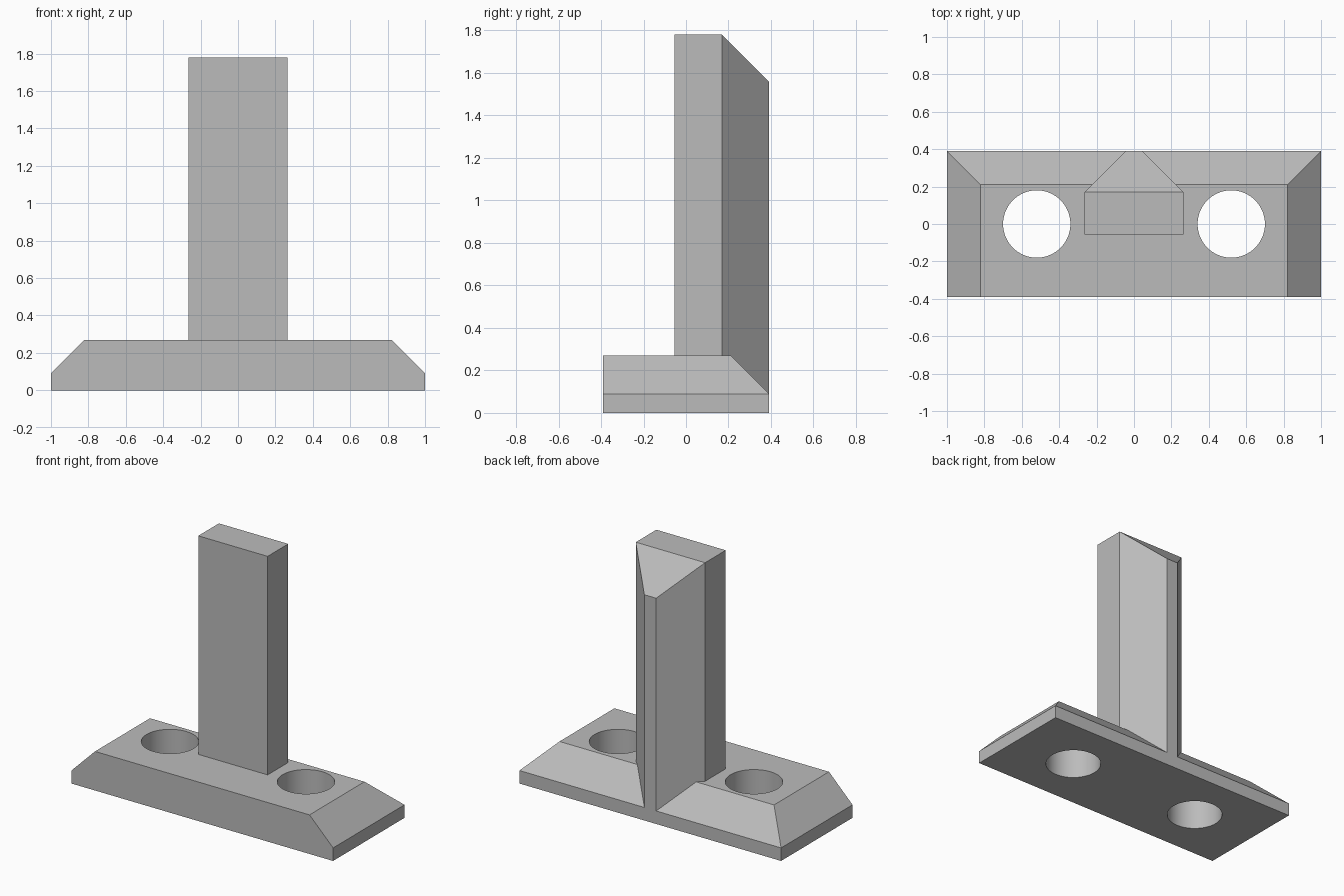
import bpy
import bmesh
import math
from mathutils import Vector

if "Cube" in bpy.data.objects:
    bpy.data.objects.remove(bpy.data.objects["Cube"], do_unlink=True)

BACK = 0.39          # half depth of the base
STEP, TOP = 0.09, 0.27   # bottom and top of the base chamfer
CHAMFER = TOP - STEP

grey = bpy.data.materials.new("plain grey")
grey.use_nodes = True
grey.diffuse_color = (0.5, 0.5, 0.5, 1)
grey.node_tree.nodes["Principled BSDF"].inputs["Base Color"].default_value = (0.5, 0.5, 0.5, 1)


def make_object(name, bm):
    bmesh.ops.recalc_face_normals(bm, faces=bm.faces)
    mesh = bpy.data.meshes.new(name)
    bm.to_mesh(mesh)
    bm.free()
    mesh.materials.append(grey)
    obj = bpy.data.objects.new(name, mesh)
    bpy.context.collection.objects.link(obj)
    return obj


def loft(rings):
    """Stack of closed (outline, height) rings with capped ends."""
    bm = bmesh.new()
    loops = [[bm.verts.new((x, y, z)) for x, y in outline] for outline, z in rings]
    for low, high in zip(loops, loops[1:]):
        for i in range(len(low)):
            j = (i + 1) % len(low)
            bm.faces.new((low[i], low[j], high[j], high[i]))
    bm.faces.new(loops[0][::-1])
    bm.faces.new(loops[-1])
    return bm


def plan(inset):
    x, y = 1 - inset, BACK - inset
    return [(-x, -BACK), (x, -BACK), (x, y), (-x, y)]


# Base plate, chamfered on the two ends and the back
base = make_object("base_plate", loft([(plan(0), 0), (plan(0), STEP), (plan(CHAMFER), TOP)]))

# Two round through holes
for side, x in (("left", 0.52), ("right", -0.52)):
    bm = bmesh.new()
    bmesh.ops.create_cone(bm, cap_ends=True, segments=64, radius1=0.18, radius2=0.18, depth=1)
    bmesh.ops.translate(bm, verts=bm.verts, vec=(x, 0, 0))
    cutter = make_object(side + "_hole_cutter", bm)
    cutter.hide_render = True
    cutter.hide_set(True)
    cut = base.modifiers.new(side + "_hole", "BOOLEAN")
    cut.operation = "DIFFERENCE"
    cut.solver = "EXACT"
    cut.object = cutter

# Bake the holes, then discard the cutters
bpy.context.view_layer.update()
baked = bpy.data.meshes.new_from_object(base.evaluated_get(bpy.context.evaluated_depsgraph_get()))
base.modifiers.clear()
base.data = baked
for side in ("left", "right"):
    bpy.data.objects.remove(bpy.data.objects[side + "_hole_cutter"], do_unlink=True)

# Upright post whose back narrows to a rib
half = [(0.265, -0.055), (0.265, 0.17), (0.045, BACK)]
outline = half + [(-x, y) for x, y in reversed(half)]
bm = loft([(outline, STEP), (outline, 1.78)])

# Slope the top of the rib down towards the back
cut = bmesh.ops.bisect_plane(bm, geom=bm.verts[:] + bm.edges[:] + bm.faces[:],
                             plane_co=Vector((0, 0.17, 1.78)), plane_no=Vector((0, 1, 1)),
                             dist=0.0001, clear_outer=True)
bmesh.ops.holes_fill(bm, edges=[e for e in bm.edges if e.is_boundary])
post = make_object("upright_post", bm)

# Smooth hole walls, crisp edges everywhere else
for obj in (base, post):
    bpy.ops.object.select_all(action="DESELECT")
    obj.select_set(True)
    bpy.context.view_layer.objects.active = obj
    bpy.ops.object.shade_smooth_by_angle(angle=math.radians(30))
